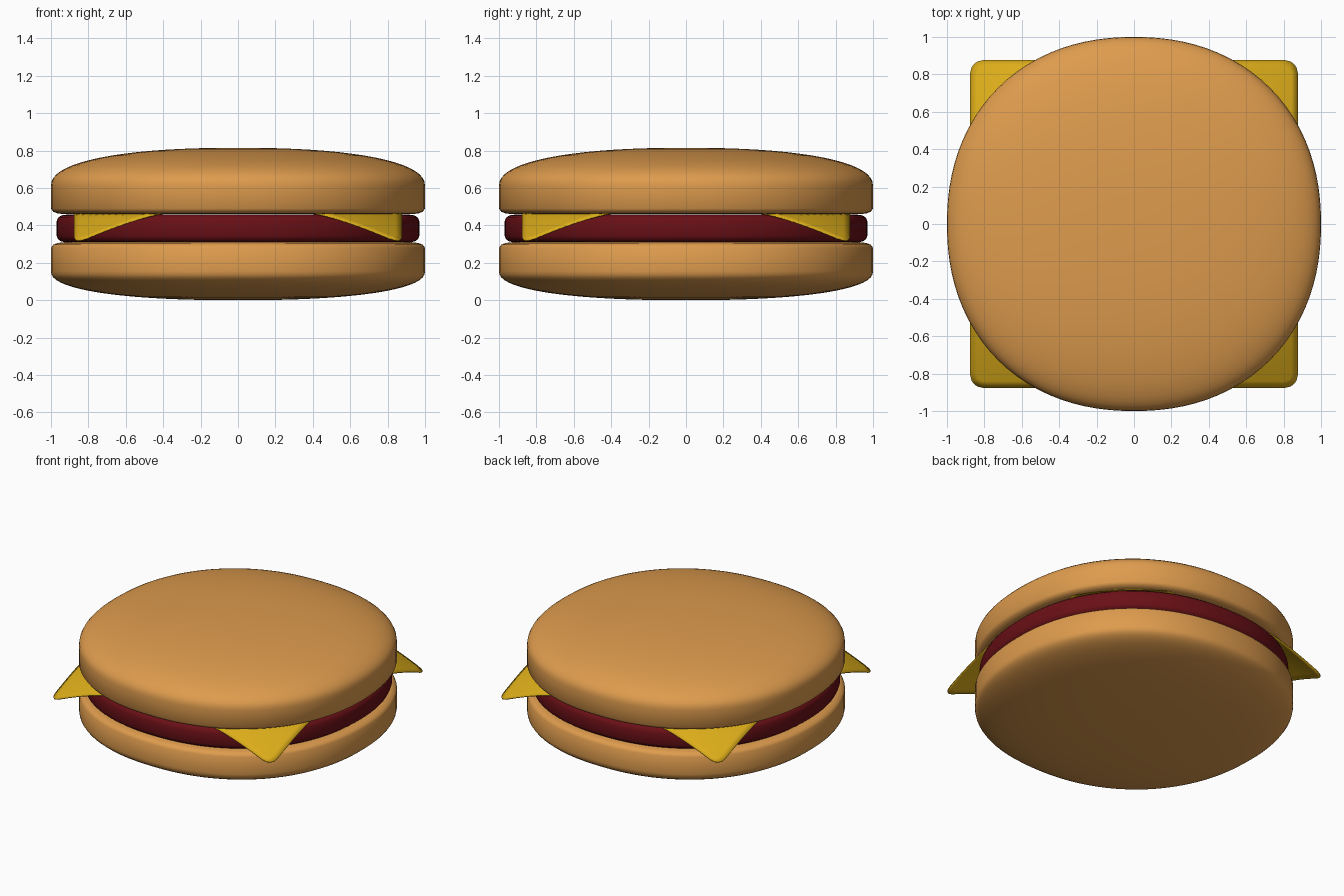
import bpy, bmesh, math

if "Cube" in bpy.data.objects:
    bpy.data.objects.remove(bpy.data.objects["Cube"])


def material(name, rgb):
    m = bpy.data.materials.new(name)
    m.diffuse_color = (*rgb, 1)
    m.use_nodes = True
    m.node_tree.nodes["Principled BSDF"].inputs["Base Color"].default_value = m.diffuse_color
    return m


def finish(name, bm, mat, angle=50):
    bmesh.ops.recalc_face_normals(bm, faces=bm.faces[:])
    me = bpy.data.meshes.new(name)
    bm.to_mesh(me)
    bm.free()
    ob = bpy.data.objects.new(name, me)
    bpy.context.collection.objects.link(ob)
    me.materials.append(mat)
    bpy.ops.object.select_all(action='DESELECT')
    ob.select_set(True)
    bpy.context.view_layer.objects.active = ob
    bpy.ops.object.shade_smooth_by_angle(angle=math.radians(angle))
    return ob


def lathe(name, profile, mat, n=96, power=2.18):
    """Sweep an (r, z) profile round a slightly squared circle; ends are poles."""
    bm = bmesh.new()
    rings = []
    for r, z in profile[1:-1]:
        ring = []
        for i in range(n):
            a = 2 * math.pi * i / n
            c, s = math.cos(a), math.sin(a)
            k = r / (abs(c) ** power + abs(s) ** power) ** (1 / power)
            ring.append(bm.verts.new((k * c, k * s, z)))
        rings.append(ring)
    for lo, hi in zip(rings, rings[1:]):
        for i in range(n):
            j = (i + 1) % n
            bm.faces.new((lo[i], lo[j], hi[j], hi[i]))
    for ring, (_, z) in ((rings[0], profile[0]), (rings[-1], profile[-1])):
        pole = bm.verts.new((0, 0, z))
        for i in range(n):
            bm.faces.new((ring[i], ring[(i + 1) % n], pole))
    return finish(name, bm, mat)


def bun_profile(flat, waist, crown):
    """Flat cut face, rounded rim, straight side, then a domed crown."""
    d = 1 if crown > flat else -1
    pts = [(0, flat), (0.5, flat), (0.93, flat), (0.965, flat + d * 0.004),
           (0.988, flat + d * 0.013), (1, flat + d * 0.03)]
    q, steps = 2.3, 18
    for i in range(steps + 1):
        t = math.pi / 2 * i / steps
        pts.append((math.cos(t) ** (2 / q),
                    waist + (crown - waist) * math.sin(t) ** (2 / q)))
    pts[-1] = (0, crown)
    return pts


bread = material("bread", (0.73, 0.33, 0.075))
meat = material("meat", (0.14, 0.005, 0.008))
yellow = material("cheese", (0.72, 0.42, 0.01))

# Buns
lathe("bottom_bun", bun_profile(0.31, 0.155, 0.0), bread)
lathe("top_bun", bun_profile(0.46, 0.61, 0.815), bread)

# Patty with rounded rims
rim = [(0.92, 0.0), (0.945, 0.004), (0.962, 0.016), (0.97, 0.035)]
lower = [(r, 0.31 + h) for r, h in rim]
upper = [(r, 0.457 - h) for r, h in reversed(rim)]
lathe("patty", [(0, 0.31)] + lower + upper + [(0, 0.457)], meat)

# Cheese slice: square sheet with rounded, drooping corners
bm = bmesh.new()
half, core = 0.875, 0.805
bmesh.ops.create_grid(bm, x_segments=50, y_segments=50, size=half)
for v in bm.verts:
    x, y = v.co.x, v.co.y
    dx, dy = abs(x) - core, abs(y) - core
    if dx > 0 and dy > 0:
        k = max(dx, dy) / math.hypot(dx, dy)
        x = math.copysign(core + dx * k, x)
        y = math.copysign(core + dy * k, y)
    drop = max(0, math.hypot(x, y) - 0.965) / 0.235
    v.co = (x, y, 0.464 - 0.14 * drop ** 1.05)
cheese = finish("cheese_slice", bm, yellow)
mod = cheese.modifiers.new("thickness", 'SOLIDIFY')
mod.thickness = 0.006
mod.offset = 0
